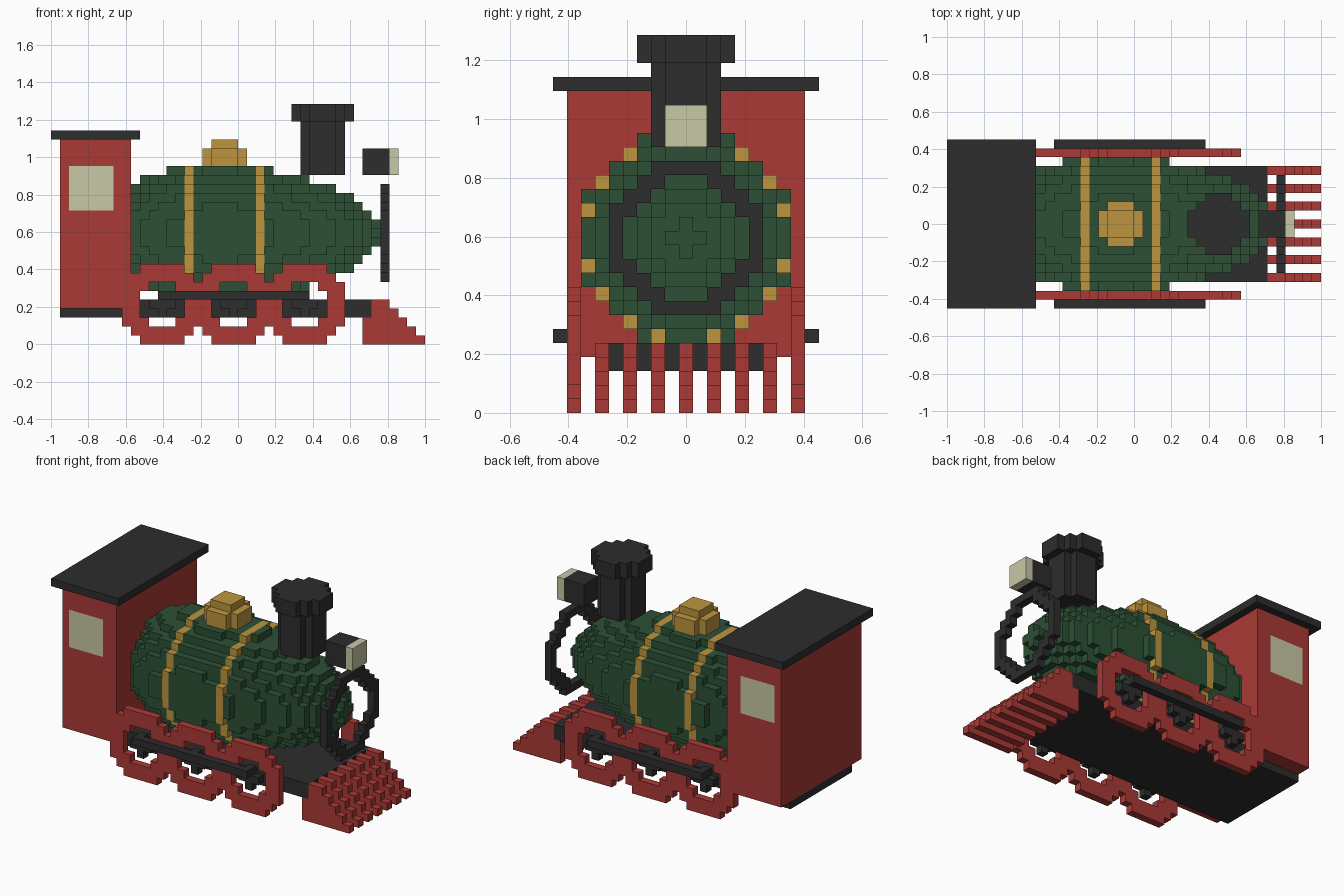
import bpy, bmesh
from mathutils import Vector

if "Cube" in bpy.data.objects:
    bpy.data.objects.remove(bpy.data.objects["Cube"])

S = 2 / 42                      # size of one block
CY, CZ = 9, 12                  # centre rows of the boiler


def material(name, rgb):
    m = bpy.data.materials.new(name)
    m.diffuse_color = (*rgb, 1)
    m.use_nodes = True
    m.node_tree.nodes["Principled BSDF"].inputs["Base Color"].default_value = m.diffuse_color
    return m


RED = material("red", (0.40, 0.042, 0.036))
BLACK = material("black", (0.026, 0.026, 0.026))
GREEN = material("green", (0.026, 0.080, 0.036))
GOLD = material("gold", (0.51, 0.30, 0.050))
CREAM = material("cream", (0.58, 0.58, 0.38))

# Six sides of a block: direction and its two in-plane axes
SIDES = [(Vector(n), Vector(u), Vector(v)) for n, u, v in (
    ((1, 0, 0), (0, 1, 0), (0, 0, 1)), ((-1, 0, 0), (0, 0, 1), (0, 1, 0)),
    ((0, 1, 0), (0, 0, 1), (1, 0, 0)), ((0, -1, 0), (1, 0, 0), (0, 0, 1)),
    ((0, 0, 1), (1, 0, 0), (0, 1, 0)), ((0, 0, -1), (0, 1, 0), (1, 0, 0)))]


def blocks(name, cells, mats, rule=None):
    """Outer skin of a set of unit blocks; rule(cell, normal) picks the material."""
    cells = set(cells)
    bm = bmesh.new()
    verts = {}

    def vert(p):
        key = tuple(round(c * 2) for c in p)
        if key not in verts:
            verts[key] = bm.verts.new(((p.x - 21) * S, (p.y - 9.5) * S, p.z * S))
        return verts[key]

    for c in sorted(cells):
        mid = Vector(c) + Vector((0.5, 0.5, 0.5))
        for n, u, v in SIDES:
            if (c[0] + int(n.x), c[1] + int(n.y), c[2] + int(n.z)) in cells:
                continue
            o = mid + n / 2
            f = bm.faces.new([vert(o + (u * a + v * b) / 2)
                              for a, b in ((-1, -1), (1, -1), (1, 1), (-1, 1))])
            if rule:
                f.material_index = rule(c, n)
    me = bpy.data.meshes.new(name)
    bm.to_mesh(me)
    bm.free()
    for m in mats:
        me.materials.append(m)
    ob = bpy.data.objects.new(name, me)
    bpy.context.collection.objects.link(ob)
    return ob


def box(x0, x1, y0, y1, z0, z1):
    return [(x, y, z) for x in range(x0, x1) for y in range(y0, y1) for z in range(z0, z1)]


def disc(r2, inner=-1):
    """Offsets with inner < squared distance <= r2."""
    return [(a, b) for a in range(-8, 9) for b in range(-8, 9) if inner < a * a + b * b <= r2]


# Cab with a flush window in each side wall, and its roof
blocks("cab", box(1, 9, 1, 18, 4, 23), [RED, CREAM],
       lambda c, n: int(abs(n.y) > 0.5 and 2 <= c[0] < 7 and 15 <= c[2] < 20))
blocks("cab_roof", box(0, 10, 0, 19, 23, 24), [BLACK])

# Chassis, lower under the cab
blocks("chassis", box(1, 36, 3, 16, 3, 4) + box(9, 36, 3, 16, 4, 5), [BLACK])

# Rounded boiler: squared radius along x, with two gold bands
PROFILE = [(9, 31), (10, 37), (12, 47), (13, 50), (15, 54), (17, 59), (20, 59), (23, 54),
           (24, 51), (25, 47), (28, 37), (31, 26), (33, 17), (34, 12), (35, 6), (36, 1.5)]


def radius2(x):
    for (xa, ra), (xb, rb) in zip(PROFILE, PROFILE[1:]):
        if xa <= x <= xb:
            return ra + (rb - ra) * (x - xa) / (xb - xa)


blocks("boiler", [(x, CY + a, CZ + b) for x in range(9, 37) for a, b in disc(radius2(x))],
       [GREEN, GOLD], lambda c, n: int(c[0] in (15, 23)))

# Steam dome
blocks("steam_dome", [(19 + a, CY + b, z) for a, b in disc(5) for z in (20, 21)]
       + box(18, 21, 8, 11, 22, 23), [GOLD])

# Chimney stem and wide cap
blocks("chimney", [(30 + a, CY + b, z) for a, b in disc(5) for z in range(19, 25)]
       + [(30 + a, CY + b, z) for a, b in disc(10) for z in (25, 26)], [BLACK])

# Headlamp and front ring
blocks("headlamp", box(35, 39, 8, 11, 19, 22), [BLACK, CREAM], lambda c, n: int(c[0] == 38))
blocks("front_ring", [(37, CY + a, CZ + b) for a, b in disc(29, 17)], [BLACK])

# Wheels, hubs and connecting rods on both sides
for side, yw, yr in (("right", 1, 0), ("left", 17, 18)):
    rims, hubs = set(), set()
    for xc in (12, 20, 28):
        rims |= {(xc + a, yw, 4 + b) for a, b in disc(20, 5)}
        hubs |= {(xc + a, yw, 4 + b) for a, b in disc(1)}
    # open the rim to a two-block wall
    holes = {(xc + a, yw, 4 + b) for xc in (12, 20, 28) for a, b in disc(5)}
    blocks("wheels_" + side, rims - holes, [RED])
    blocks("wheel_hubs_" + side, hubs, [BLACK])
    blocks("side_rod_" + side, box(12, 29, yr, yr + 1, 5, 6), [BLACK])

# Stepped bars of the track guard
for i, y in enumerate(range(3, 16, 2)):
    blocks(f"track_guard_bar_{i + 1}",
           [(x, y, z) for x in range(35, 42) for z in range(min(5, 42 - x))], [RED])
